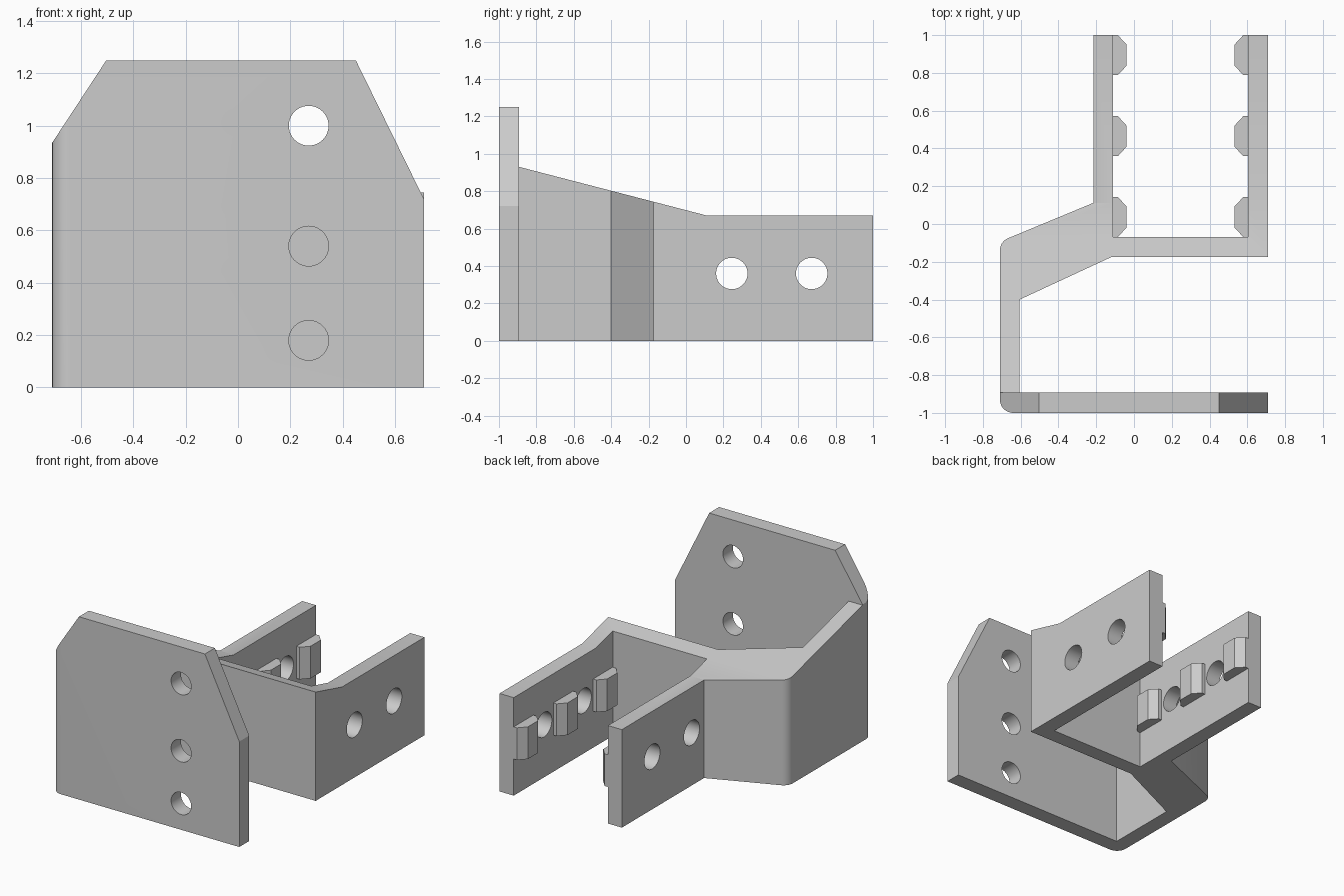
import bpy
import bmesh
import math
from mathutils import Vector

if "Cube" in bpy.data.objects:
    bpy.data.objects.remove(bpy.data.objects["Cube"])

grey = bpy.data.materials.new("plain grey")
grey.diffuse_color = (0.6, 0.6, 0.6, 1)
grey.use_nodes = True
grey.node_tree.nodes["Principled BSDF"].inputs["Base Color"].default_value = grey.diffuse_color


def prism(name, points, axis, lo, hi):
    """Extrude a 2D outline along an axis: z takes (x, y), y takes (x, z), x takes (y, z)."""
    place = {"z": lambda a, b, d: (a, b, d),
             "y": lambda a, b, d: (a, d, b),
             "x": lambda a, b, d: (d, a, b)}[axis]
    bm = bmesh.new()
    face = bm.faces.new([bm.verts.new(place(a, b, lo)) for a, b in points])
    ext = bmesh.ops.extrude_face_region(bm, geom=[face])
    shift = Vector(place(0, 0, hi - lo))
    bmesh.ops.translate(bm, vec=shift, verts=[v for v in ext["geom"] if isinstance(v, bmesh.types.BMVert)])
    bmesh.ops.recalc_face_normals(bm, faces=bm.faces)
    mesh = bpy.data.meshes.new(name)
    bm.to_mesh(mesh)
    bm.free()
    mesh.materials.append(grey)
    obj = bpy.data.objects.new(name, mesh)
    bpy.context.collection.objects.link(obj)
    return obj


def arc(cx, cy, r, start, end, n=8):
    steps = [math.radians(start + (end - start) * i / n) for i in range(n + 1)]
    return [(cx + r * math.cos(t), cy + r * math.sin(t)) for t in steps]


def combine(target, tool, operation):
    """Apply a boolean and discard the tool."""
    mod = target.modifiers.new("combine", "BOOLEAN")
    mod.operation = operation
    mod.solver = "EXACT"
    mod.object = tool
    bpy.context.view_layer.objects.active = target
    bpy.ops.object.modifier_apply(modifier=mod.name)
    bpy.data.objects.remove(tool)


def circle(cx, cy, r):
    return arc(cx, cy, r, 0, 360, 40)[:-1]


# Front plate: rounded left corner, clipped top corners
plate = prism("front_plate", arc(-0.64, -0.93, 0.07, 180, 270)
              + [(0.71, -1), (0.71, -0.893), (-0.71, -0.893)], "z", 0, 1.25)
outline = prism("plate_outline", [(-0.72, -0.1), (0.72, -0.1), (0.72, 0.70), (0.45, 1.25), (0.45, 1.4),
                                  (-0.503, 1.4), (-0.503, 1.25), (-0.713, 0.93), (-0.72, 0.92)], "y", -1.1, -0.8)
combine(plate, outline, "INTERSECT")

# Bent frame: side wall, diagonal, cross wall and two arms, with a sloping top
frame = prism("bracket", [(-0.71, -0.93), (-0.605, -0.93), (-0.605, -0.40), (-0.12, -0.175),
                          (0.71, -0.175), (0.71, 1), (0.603, 1), (0.603, -0.07), (-0.11, -0.07),
                          (-0.11, 1), (-0.215, 1), (-0.215, 0.112)]
              + arc(-0.64, -0.14, 0.07, 114, 180), "z", 0, 1.25)
slope = prism("top_slope", [(-1.1, -0.1), (1.1, -0.1), (1.1, 0.67), (0.11, 0.67),
                            (-0.893, 0.93), (-1.1, 0.93)], "x", -1, 1)
combine(frame, slope, "INTERSECT")
combine(frame, plate, "UNION")

# Round holes through the plate and both arms
for z in (0.18, 0.54, 1.0):
    combine(frame, prism("plate_hole", circle(0.27, z, 0.076), "y", -1.1, -0.8), "DIFFERENCE")
for y in (0.245, 0.672):
    combine(frame, prism("arm_hole", circle(y, 0.36, 0.084), "x", -0.5, 1), "DIFFERENCE")

bpy.ops.object.select_all(action="DESELECT")
frame.select_set(True)
bpy.context.view_layer.objects.active = frame
bpy.ops.object.shade_smooth_by_angle(angle=math.radians(20))

# Chamfered teeth facing each other on the inside of the arms
MID = 0.2465
for i, y in enumerate((0.037, 0.465, 0.894)):
    for side, label in ((-1, "left"), (1, "right")):
        shape = [(0.3565, -0.106), (0.332, -0.106), (0.285, -0.055),
                 (0.285, 0.055), (0.332, 0.106), (0.3565, 0.106)]
        prism(f"{label}_tooth_{i + 1}", [(MID + side * a, y + b) for a, b in shape], "z", 0.25, 0.47)
